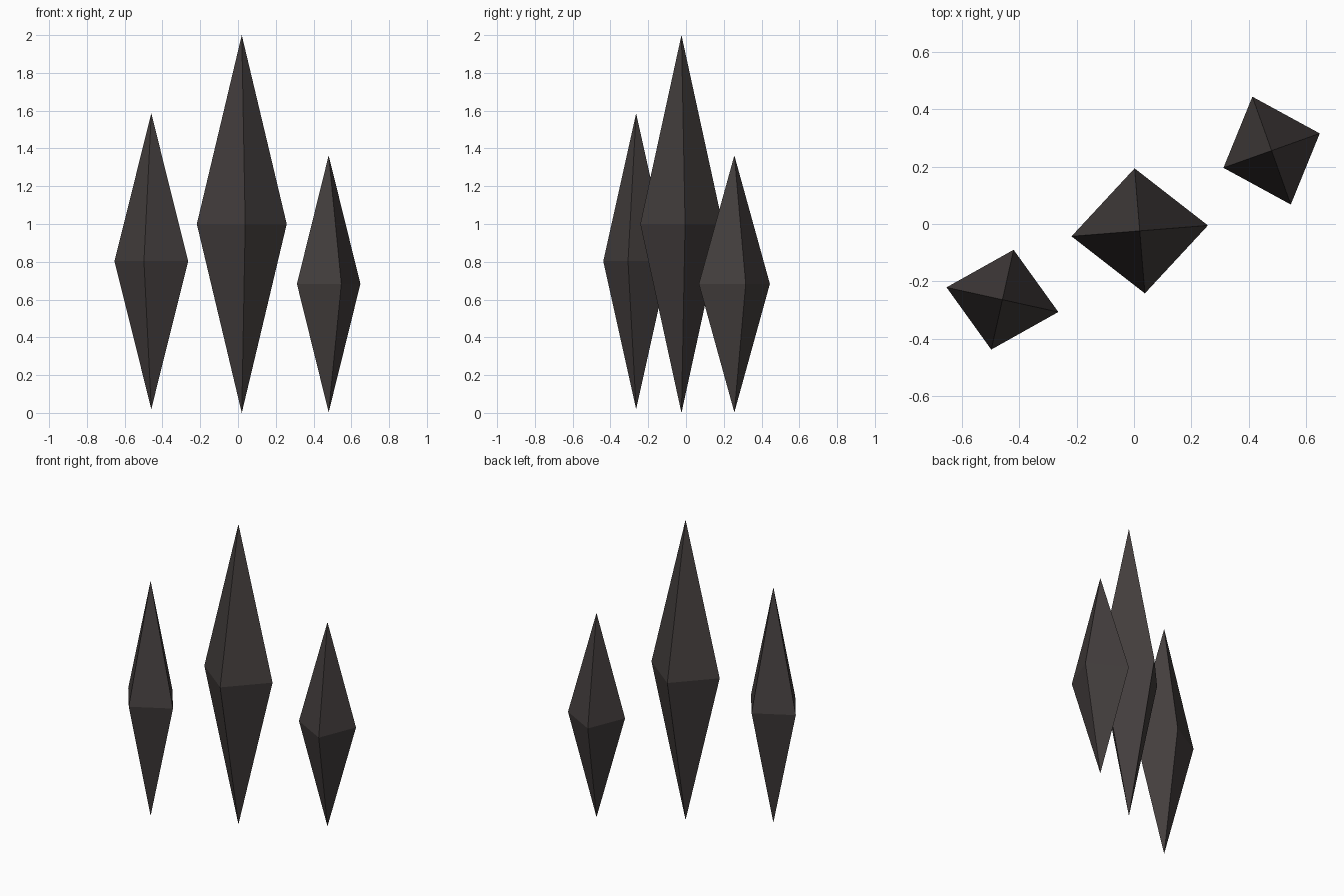
import bpy
from mathutils import Vector

cube = bpy.data.objects.get("Cube")
if cube:
    bpy.data.objects.remove(cube, do_unlink=True)

# Dark stone colour
stone = bpy.data.materials.new("dark_stone")
stone.use_nodes = True
colour = (0.058, 0.049, 0.048, 1)
stone.diffuse_color = colour
bsdf = next(n for n in stone.node_tree.nodes if n.type == "BSDF_PRINCIPLED")
bsdf.inputs["Base Color"].default_value = colour
bsdf.inputs["Roughness"].default_value = 0.8


def crystal(name, centre, half_height, diag_a, diag_b):
    """Four-sided double pyramid; diag_a and diag_b are half diagonals of its waist."""
    a, b = Vector((*diag_a, 0)), Vector((*diag_b, 0))
    up = Vector((0, 0, half_height))
    verts = [a, b, -a, -b, up, -up]
    faces = []
    for i in range(4):
        j = (i + 1) % 4
        faces += [(i, j, 4), (j, i, 5)]
    mesh = bpy.data.meshes.new(name)
    mesh.from_pydata(verts, [], faces)
    mesh.materials.append(stone)
    obj = bpy.data.objects.new(name, mesh)
    obj.location = centre
    bpy.context.collection.objects.link(obj)


# Tall middle crystal with a smaller one on each side
crystal("middle_crystal", (0.02, -0.024, 1.0), 1.0, (0.238, 0.019), (-0.018, 0.218))
crystal("right_crystal", (-0.459, -0.264, 0.803), 0.783, (0.195, -0.043), (0.039, 0.174))
crystal("left_crystal", (0.48, 0.256, 0.683), 0.68, (0.168, 0.06), (-0.067, 0.188))
